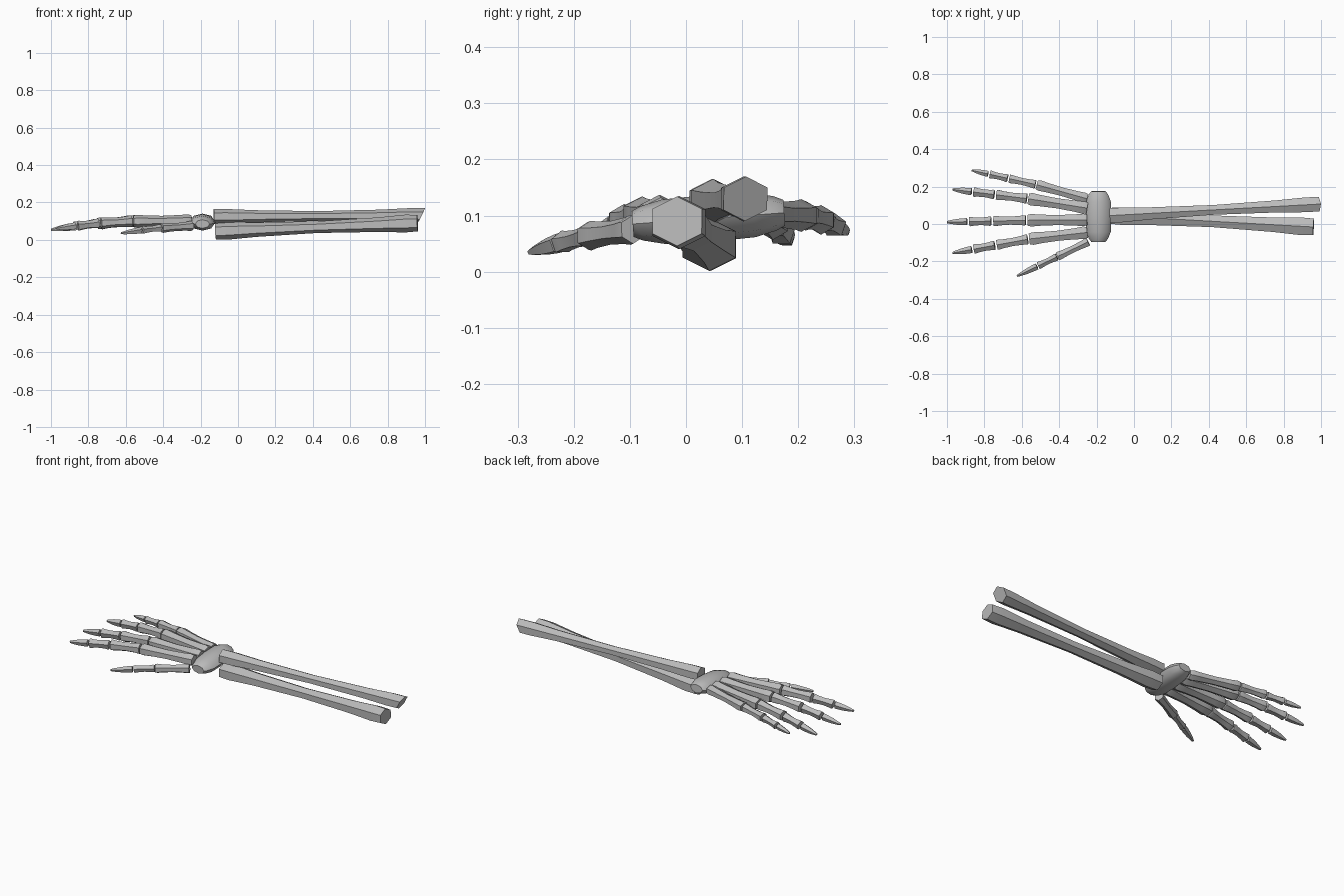
import bpy, bmesh, math
from mathutils import Vector

cube = bpy.data.objects.get("Cube")
if cube:
    bpy.data.objects.remove(cube, do_unlink=True)

GREY = (0.5, 0.5, 0.5, 1)
bone_grey = bpy.data.materials.new("bone grey")
bone_grey.use_nodes = True
bone_grey.diffuse_color = GREY
bone_grey.node_tree.nodes["Principled BSDF"].inputs["Base Color"].default_value = GREY

STEPS = (0, 0.06, 0.2, 0.5, 0.8, 0.94, 1)


def flared(waist, cap):
    """Size rule: narrow in the middle, flared at both ends, with pinched caps."""
    def size(t):
        flare = waist + (1 - waist) * (2 * t - 1) ** 2
        return flare * cap if t in (0, 1) else flare
    return size


def tapered(t):
    """Size rule: a blunt start thinning to a narrow end."""
    return 1 - 0.7 * t * t


def barrel(t):
    """Size rule: full along the middle, rounded off at both ends."""
    return 1 - 0.45 * (2 * t - 1) ** 4


def make_bone(name, start, end, width, height, size, sides=6, lean=0):
    """Skin rings along a line; width and height are half sizes at the widest.
    The lean pushes the top of the last ring forward."""
    start, end = Vector(start), Vector(end)
    axis = (end - start).normalized()
    side = Vector((0, 0, 1)).cross(axis).normalized()
    up = axis.cross(side)
    bm = bmesh.new()
    loops = []
    for t in STEPS:
        centre = start.lerp(end, t)
        loop = []
        for i in range(sides):
            angle = math.pi / 2 + math.tau * i / sides
            offset = side * width * math.cos(angle) + up * height * math.sin(angle)
            shift = axis * lean * math.sin(angle) if t == 1 else Vector()
            loop.append(bm.verts.new(centre + offset * size(t) + shift))
        loops.append(loop)
    for a, b in zip(loops, loops[1:]):
        for i in range(sides):
            j = (i + 1) % sides
            bm.faces.new((a[i], a[j], b[j], b[i]))
    bm.faces.new(reversed(loops[0]))
    bm.faces.new(loops[-1])
    bmesh.ops.recalc_face_normals(bm, faces=bm.faces)
    mesh = bpy.data.meshes.new(name)
    bm.to_mesh(mesh)
    bm.free()
    mesh.materials.append(bone_grey)
    obj = bpy.data.objects.new(name, mesh)
    bpy.context.collection.objects.link(obj)
    bpy.ops.object.select_all(action='DESELECT')
    obj.select_set(True)
    bpy.context.view_layer.objects.active = obj
    bpy.ops.object.shade_smooth_by_angle(angle=math.radians(42))


def make_chain(name, start, end, radius, parts):
    """Set finger bones along a line that droops toward the tip."""
    start, end = Vector(start), Vector(end)

    def point(t):
        p = start.lerp(end, t)
        p.z = start.z + (end.z - start.z) * t ** 1.5
        return p

    for part, first, last, scale, size, sides in parts:
        r = radius * scale
        make_bone(f"{name}_{part}", point(first), point(last), r, r, size, sides)


# Forearm: the upper bone crosses over the lower one at the wrist
make_bone("upper_forearm_bone", (-0.13, 0.045, 0.125), (0.98, 0.106, 0.13),
          0.05, 0.044, flared(0.6, 0.9), lean=0.02)
make_bone("lower_forearm_bone", (-0.12, 0.045, 0.046), (0.96, -0.016, 0.09),
          0.06, 0.052, flared(0.6, 0.85))

# Wrist block, running across the hand
make_bone("wrist_block", (-0.19, -0.095, 0.085), (-0.19, 0.175, 0.105),
          0.07, 0.042, barrel, sides=8)

# Fingers: palm bone, then two joints and a tip
joint = flared(0.75, 0.9)
finger_parts = [("first_joint", 0.02, 0.42, 1, joint, 6),
                ("second_joint", 0.45, 0.72, 0.85, joint, 5),
                ("tip", 0.75, 1, 0.6, tapered, 5)]
# Name, base y, knuckle x and y, tip position, joint radius
fingers = [("little", 0.135, -0.52, 0.21, (-0.867, 0.287, 0.07), 0.028),
           ("ring", 0.085, -0.565, 0.135, (-0.97, 0.185, 0.052), 0.033),
           ("middle", 0.022, -0.57, 0.02, (-1, 0.01, 0.053), 0.033),
           ("index", -0.045, -0.56, -0.08, (-0.97, -0.155, 0.06), 0.033)]
for name, base_y, x, y, tip, radius in fingers:
    knuckle = (x, y, 0.1)
    make_bone(name + "_palm_bone", (-0.25, base_y, 0.103), knuckle,
              radius * 1.25, radius * 1.1, flared(0.75, 0.8))
    make_chain(name, knuckle, tip, radius, finger_parts)

# Thumb
make_chain("thumb", (-0.245, -0.095, 0.075), (-0.625, -0.278, 0.035), 0.028,
           [("palm_bone", 0, 0.43, 1, joint, 6),
            ("joint", 0.44, 0.7, 0.8, joint, 5),
            ("tip", 0.72, 1, 0.65, tapered, 5)])
